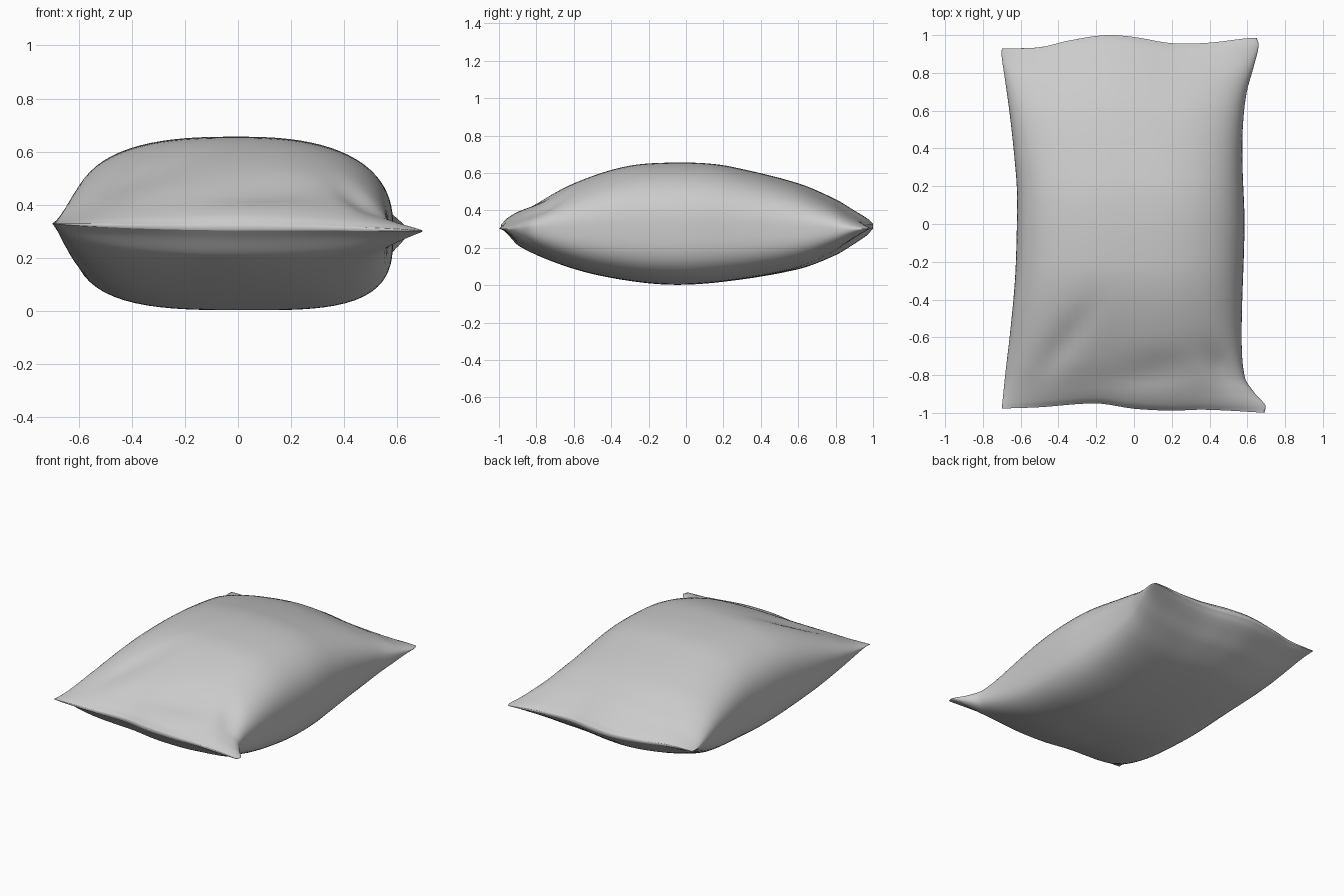
import bpy, bmesh, math

if "Cube" in bpy.data.objects:
    bpy.data.objects.remove(bpy.data.objects["Cube"])

SEAM_Z = 0.315
RING, ROWS = 96, 100


def curve(pts):
    """Smooth interpolation through (position, value) points."""
    def slope(i):
        a, b = max(i - 1, 0), min(i + 1, len(pts) - 1)
        return (pts[b][1] - pts[a][1]) / (pts[b][0] - pts[a][0])

    def f(t):
        t = min(max(t, pts[0][0]), pts[-1][0])
        i = next((k for k in range(len(pts) - 1) if t <= pts[k + 1][0]), len(pts) - 2)
        (x0, y0), (x1, y1) = pts[i], pts[i + 1]
        h = x1 - x0
        s = (t - x0) / h
        return ((2*s**3 - 3*s*s + 1) * y0 + (s**3 - 2*s*s + s) * h * slope(i)
                + (3*s*s - 2*s**3) * y1 + (s**3 - s*s) * h * slope(i + 1))
    return f


# Outline seen from above
left = curve([(-1, .70), (-.8, .68), (-.6, .657), (-.3, .63), (0, .62), (.2, .62),
              (.4, .635), (.6, .655), (.8, .68), (.95, .70), (1, .70)])
right = curve([(-1, .69), (-.96, .695), (-.9, .64), (-.82, .588), (-.6, .57), (0, .585),
               (.3, .575), (.5, .575), (.7, .595), (.85, .635), (.96, .66), (1, .65)])
back = curve([(-.7, .93), (-.5, .935), (-.35, .97), (-.15, 1), (0, .99),
              (.2, .957), (.4, .96), (.62, .985), (.7, .98)])
front = curve([(-.7, .977), (-.5, .97), (-.2, .95), (0, .978), (.2, .988),
               (.35, .983), (.5, .988), (.7, 1)])

# Puffiness above and below the seam
upper = curve([(-1, .012), (-.97, .045), (-.9, .09), (-.75, .17), (-.5, .272), (-.3, .325),
               (-.1, .34), (.1, .337), (.25, .317), (.6, .23), (.8, .145), (.9, .085),
               (.97, .042), (1, .012)])
lower = curve([(-1, .012), (-.97, .04), (-.9, .11), (-.65, .215), (-.4, .277), (-.1, .312),
               (.2, .297), (.6, .23), (.8, .155), (.9, .095), (.97, .047), (1, .012)])

# Soft creases: x, y, depth, length, width, direction
DENTS = [(-.36, -.62, .022, .22, .07, 55), (.12, -.78, .022, .24, .10, 10),
         (.47, -.78, .025, .15, .06, 120)]


def dent(x, y):
    total = 0
    for cx, cy, d, a, b, ang in DENTS:
        c, s = math.cos(math.radians(ang)), math.sin(math.radians(ang))
        p, q = (x - cx) * c + (y - cy) * s, (y - cy) * c - (x - cx) * s
        total += d * math.exp(-(p / a)**2 - (q / b)**2)
    return total


def point(t, a):
    c, s = math.cos(a), math.sin(a)
    # Full rounded section in the middle, pinched towards the corners
    n = (2.6 if s > 0 else 3.3) - (1.2 if s > 0 else 1.7) * abs(t)**5
    r = (abs(c)**n + abs(s)**n) ** (-1 / n)
    x = c * r * (right(t) if c > 0 else left(t))
    z = s * r * (upper(t) if s > 0 else lower(t))
    y = t * (back(x) if t > 0 else front(x))
    if s > 0:
        z -= dent(x, y) * min(1, z / .12)
    return x, y, SEAM_Z + z - .02 * x * abs(c * r)


# Pillow: stacked cross-sections from front to back
bm = bmesh.new()
rings = []
for j in range(ROWS + 1):
    t = math.sin((j / ROWS - .5) * math.pi)
    rings.append([bm.verts.new(point(t, 2 * math.pi * i / RING)) for i in range(RING)])
for r0, r1 in zip(rings, rings[1:]):
    for i in range(RING):
        k = (i + 1) % RING
        bm.faces.new((r0[i], r0[k], r1[k], r1[i]))

# Narrow end seams
for r in (rings[0], rings[-1]):
    for i in range(RING // 2):
        quad = [r[i], r[i + 1], r[-i - 1], r[-i]]
        bm.faces.new(list(dict.fromkeys(quad)))
bmesh.ops.recalc_face_normals(bm, faces=bm.faces)
for f in bm.faces:
    f.smooth = True

mesh = bpy.data.meshes.new("pillow")
bm.to_mesh(mesh)
bm.free()
bpy.context.collection.objects.link(bpy.data.objects.new("pillow", mesh))
